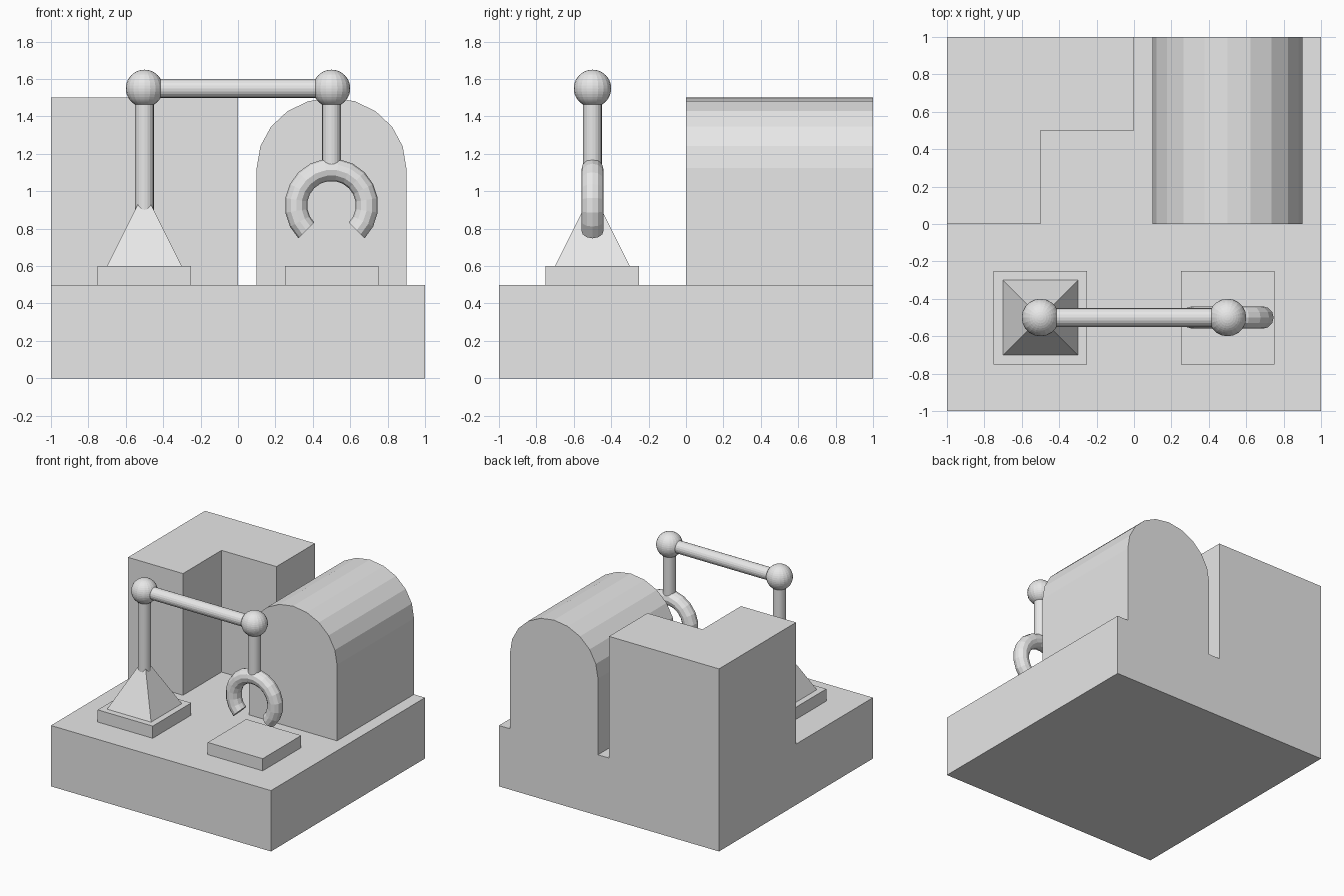
import bpy
import bmesh
from math import cos, sin, pi, radians
from mathutils import Matrix, Vector

if "Cube" in bpy.data.objects:
    bpy.data.objects.remove(bpy.data.objects["Cube"], do_unlink=True)

SIDES = 20

# One plain grey for everything
grey = bpy.data.materials.new("light_grey")
grey.use_nodes = True
grey.diffuse_color = (0.8, 0.8, 0.8, 1)
grey.node_tree.nodes["Principled BSDF"].inputs["Base Color"].default_value = (0.8, 0.8, 0.8, 1)


def finish(name, bm):
    """Turn a bmesh into a grey, flat-shaded object."""
    bmesh.ops.recalc_face_normals(bm, faces=bm.faces)
    mesh = bpy.data.meshes.new(name)
    bm.to_mesh(mesh)
    bm.free()
    mesh.materials.append(grey)
    obj = bpy.data.objects.new(name, mesh)
    bpy.context.collection.objects.link(obj)
    return obj


def prism(name, points, direction):
    """Extrude a closed outline along a direction."""
    bm = bmesh.new()
    face = bm.faces.new([bm.verts.new(p) for p in points])
    out = bmesh.ops.extrude_face_region(bm, geom=[face], use_keep_orig=True)
    moved = [v for v in out["geom"] if isinstance(v, bmesh.types.BMVert)]
    bmesh.ops.translate(bm, verts=moved, vec=direction)
    return finish(name, bm)


def box(name, x, y, z, size, height):
    """Square block centred on x, y with its underside at z."""
    h = size / 2
    corners = [(x - h, y - h, z), (x + h, y - h, z), (x + h, y + h, z), (x - h, y + h, z)]
    return prism(name, corners, (0, 0, height))


def rod(name, start, end, radius):
    start, end = Vector(start), Vector(end)
    axis = end - start
    turn = axis.to_track_quat("Z", "Y").to_matrix().to_4x4()
    bm = bmesh.new()
    bmesh.ops.create_cone(bm, cap_ends=True, segments=SIDES, radius1=radius, radius2=radius,
                          depth=axis.length, matrix=Matrix.Translation((start + end) / 2) @ turn)
    return finish(name, bm)


def ball(name, centre, radius):
    bm = bmesh.new()
    bmesh.ops.create_uvsphere(bm, u_segments=SIDES, v_segments=SIDES, radius=radius,
                              matrix=Matrix.Translation(centre))
    return finish(name, bm)


# Ground block and the two plates on it
box("base", 0, 0, 0, 2, 0.5)
box("crane_plate", -0.5, -0.5, 0.5, 0.5, 0.1)
box("target_plate", 0.5, -0.5, 0.5, 0.5, 0.1)

# L-shaped building in the back corner
outline = [(-1, 0), (-0.5, 0), (-0.5, 0.5), (0, 0.5), (0, 1), (-1, 1)]
prism("corner_building", [(x, y, 0.5) for x, y in outline], (0, 0, 1))

# Barrel-roofed hall
arch = [(0.5 + 0.4 * cos(pi * i / 10), 0, 1.125 + 0.375 * sin(pi * i / 10)) for i in range(11)]
prism("arched_hall", [(0.1, 0, 0.5), (0.9, 0, 0.5)] + arch, (0, 1, 0))

# Pyramid foot of the crane
bm = bmesh.new()
bmesh.ops.create_cone(bm, cap_ends=True, segments=4, radius1=0.2 * 2 ** 0.5, radius2=0, depth=0.4,
                      matrix=Matrix.Translation((-0.5, -0.5, 0.8)) @ Matrix.Rotation(pi / 4, 4, "Z"))
bmesh.ops.remove_doubles(bm, verts=bm.verts, dist=0.0001)
finish("pyramid_foot", bm)

# Crane rods and ball joints
left_joint, right_joint = (-0.5, -0.5, 1.55), (0.5, -0.5, 1.55)
rod("mast", (-0.5, -0.5, 0.8), left_joint, 0.05)
rod("boom", left_joint, right_joint, 0.05)
rod("hanger", (0.5, -0.5, 1.13), right_joint, 0.05)
ball("mast_joint", left_joint, 0.1)
ball("hanger_joint", right_joint, 0.1)

# Open ring claw: a circle spun through three quarters of a turn
centre = Vector((0.5, -0.5, 0.925))
bm = bmesh.new()
place = (Matrix.Translation(centre) @ Matrix.Rotation(radians(45), 4, "Y")
         @ Matrix.Translation((0.19, 0, 0)))
bmesh.ops.create_circle(bm, segments=12, radius=0.06,
                        matrix=place)
bmesh.ops.spin(bm, geom=bm.verts[:] + bm.edges[:], cent=centre, axis=(0, -1, 0),
               angle=radians(270), steps=15)
bmesh.ops.holes_fill(bm, edges=[e for e in bm.edges if e.is_boundary], sides=0)
finish("ring_claw", bm)
